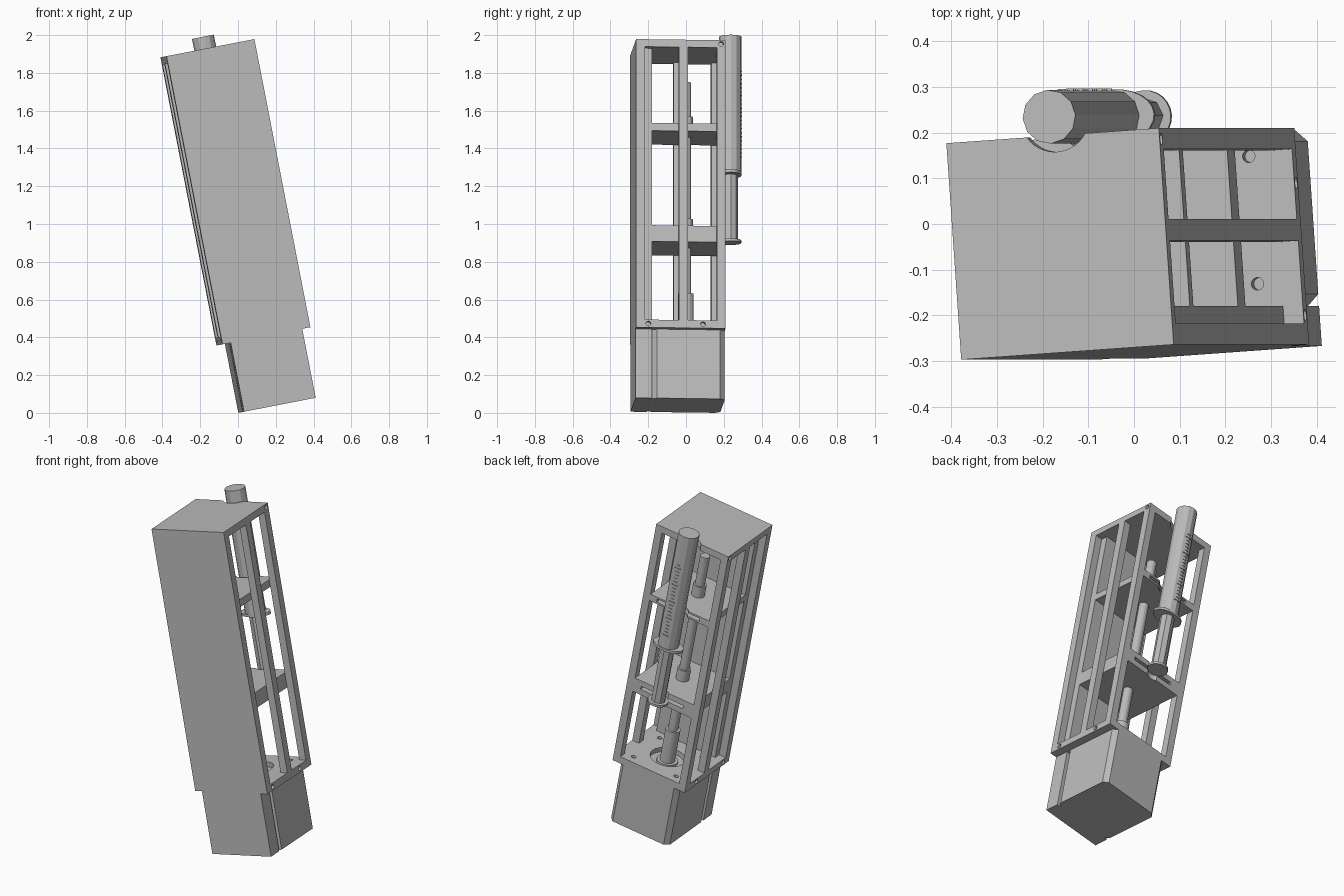
import bpy, bmesh, math
from mathutils import Matrix, Vector

if "Cube" in bpy.data.objects:
    bpy.data.objects.remove(bpy.data.objects["Cube"])

# Everything is built upright (u width, v depth, w height), then leaned and turned
LEAN = (Matrix.Rotation(math.radians(-11), 4, 'Y')
        @ Matrix.Translation((-0.011, -0.297, 0))
        @ Matrix.Rotation(math.radians(4), 4, 'Z'))
W = D = 0.475          # frame footprint
T = 0.044              # side frame thickness
BOT, TOP = 0.372, 1.926
CU, CV = W / 2, 0.28   # motor axis
SU, SV = 0.245, 0.516  # syringe axis

grey = bpy.data.materials.new("plain grey")
grey.diffuse_color = (0.5, 0.5, 0.5, 1)
grey.use_nodes = True
grey.node_tree.nodes["Principled BSDF"].inputs["Base Color"].default_value = grey.diffuse_color


def make(name, bm):
    bmesh.ops.recalc_face_normals(bm, faces=bm.faces)
    me = bpy.data.meshes.new(name)
    bm.to_mesh(me)
    bm.free()
    me.materials.append(grey)
    ob = bpy.data.objects.new(name, me)
    bpy.context.collection.objects.link(ob)
    ob.matrix_world = LEAN
    return ob


def prism(name, pts, w0, w1):
    bm = bmesh.new()
    f = bm.faces.new([bm.verts.new((u, v, w0)) for u, v in pts])
    r = bmesh.ops.extrude_face_region(bm, geom=[f])
    bmesh.ops.translate(bm, vec=(0, 0, w1 - w0),
                        verts=[g for g in r['geom'] if isinstance(g, bmesh.types.BMVert)])
    return make(name, bm)


def add_box(bm, u0, u1, v0, v1, w0, w1):
    m = Matrix.Translation(((u0 + u1) / 2, (v0 + v1) / 2, (w0 + w1) / 2))
    bmesh.ops.create_cube(bm, size=1, matrix=m @ Matrix.Diagonal((u1 - u0, v1 - v0, w1 - w0, 1)))


def box(name, *b):
    bm = bmesh.new()
    add_box(bm, *b)
    return make(name, bm)


def rod(name, u, v, w0, w1, ru, rv=None, n=24):
    rv = rv or ru
    ring = [(u + ru * math.cos(2 * math.pi * i / n), v + rv * math.sin(2 * math.pi * i / n))
            for i in range(n)]
    return prism(name, ring, w0, w1)


def cut(ob, cutter):
    mod = ob.modifiers.new("cut", 'BOOLEAN')
    mod.operation, mod.solver, mod.object = 'DIFFERENCE', 'EXACT', cutter
    bpy.context.view_layer.objects.active = ob
    bpy.ops.object.modifier_apply(modifier=mod.name)
    bpy.data.objects.remove(cutter)


def notched(name, u0, u1, v0, w0, w1, r):
    """Plate whose back edge has a round notch for the syringe."""
    a = math.acos((SV - D) / r)
    arc = [(SU + r * math.sin(a - 2 * a * i / 14), SV - r * math.cos(a - 2 * a * i / 14))
           for i in range(15)]
    return prism(name, [(u0, v0), (u1, v0), (u1, D)] + arc + [(u0, D)], w0, w1)


# Front panel, inner backing that runs down past the motor, and top cap
box("front_panel", 0, W, 0, 0.046, BOT, TOP)
box("front_backing", T, W - T, 0, 0.088, 0, TOP - 0.04)
notched("top_cap", 0, W, 0, TOP - 0.04, TOP, 0.077)

# Side frames: three posts, a bottom rail and a top rail, with screw holes
RAIL = 0.042
for side, u0 in (("left", 0), ("right", W - T)):
    u1 = u0 + T
    for part, v0, v1 in (("middle", 0.228, 0.276), ("back", D - 0.046, D)):
        box(f"{side}_{part}_post", u0, u1, v0, v1, BOT + RAIL, TOP - 0.04)
    rail = box(f"{side}_bottom_rail", u0, u1, 0.046, D, BOT, BOT + RAIL)
    face = 0 if side == "left" else W
    for v in (0.065, 0.355):
        bm = bmesh.new()
        m = Matrix.Translation((face, v, BOT + 0.021)) @ Matrix.Rotation(math.pi / 2, 4, 'Y')
        bmesh.ops.create_cone(bm, cap_ends=True, segments=12, radius1=0.013, radius2=0.013,
                              depth=0.05, matrix=m)
        cut(rail, make("screw_cutter", bm))
    for v in (0.024, D - 0.024):
        bm = bmesh.new()
        m = Matrix.Translation((face, v, TOP - 0.02)) @ Matrix.Rotation(math.pi / 2, 4, 'Y')
        bmesh.ops.create_cone(bm, cap_ends=True, segments=12, radius1=0.013, radius2=0.013,
                              depth=0.05, matrix=m)
        cut(bpy.data.objects["top_cap"], make("screw_cutter", bm))

# Motor with chamfered corners
c, a0, a1, b0, b1 = 0.026, T, W - T, 0.088, D
prism("motor", [(a0 + c, b0), (a1 - c, b0), (a1, b0 + c), (a1, b1 - c), (a1 - c, b1),
                (a0 + c, b1), (a0, b1 - c), (a0, b0 + c)], 0, BOT)

# Motor mounting plate: round opening and four screw holes
plate = box("motor_plate", T, W - T, 0.088, D, BOT, BOT + RAIL)
cut(plate, rod("bore_cutter", CU, CV, BOT + 0.012, 0.5, 0.1))
for su in (-1, 1):
    for sv in (-1, 1):
        cut(plate, rod("hole_cutter", CU + su * 0.14, CV + sv * 0.14, BOT + 0.012, 0.5, 0.014, n=12))

# Drive train
rod("motor_boss", CU, CV, BOT, BOT + 0.025, 0.06)
rod("shaft_coupling", CU, CV, BOT, 0.6, 0.042)
rod("lead_screw", CU, CV, 0.6, 1.74, 0.028, n=16)

# Shelves that hold the syringe, each with a flange slot in its back edge
for name, w0, w1, r in (("plunger_carriage", 0.845, 0.932, 0.055),
                        ("barrel_shelf", 1.442, 1.484, 0.077)):
    shelf = notched(name, T, W - T, 0.088, w0, w1, r)
    m = (w0 + w1) / 2
    cut(shelf, box("slot_cutter", SU - 0.14, SU + 0.14, D - 0.06, D + 0.05, m - 0.01, m + 0.01))
    rod(name + "_nut", CU, CV, w1, w1 + 0.07, 0.038)

# Syringe
rod("syringe_barrel", SU, SV, 1.254, 1.99, 0.059, n=12)
rod("barrel_flange", SU, SV, 1.242, 1.258, 0.092, 0.06)
rod("plunger_rod", SU, SV, 0.885, 1.245, 0.041, n=8)
rod("plunger_flange", SU, SV, 0.878, 0.892, 0.058)

# Graduation ticks along the barrel
bm = bmesh.new()
for i in range(22):
    h = 0.018 if i % 5 == 0 else 0.010
    add_box(bm, SU - h, SU + h, SV + 0.05, SV + 0.061, 1.34 + i * 0.022, 1.343 + i * 0.022)
make("graduation_ticks", bm)
